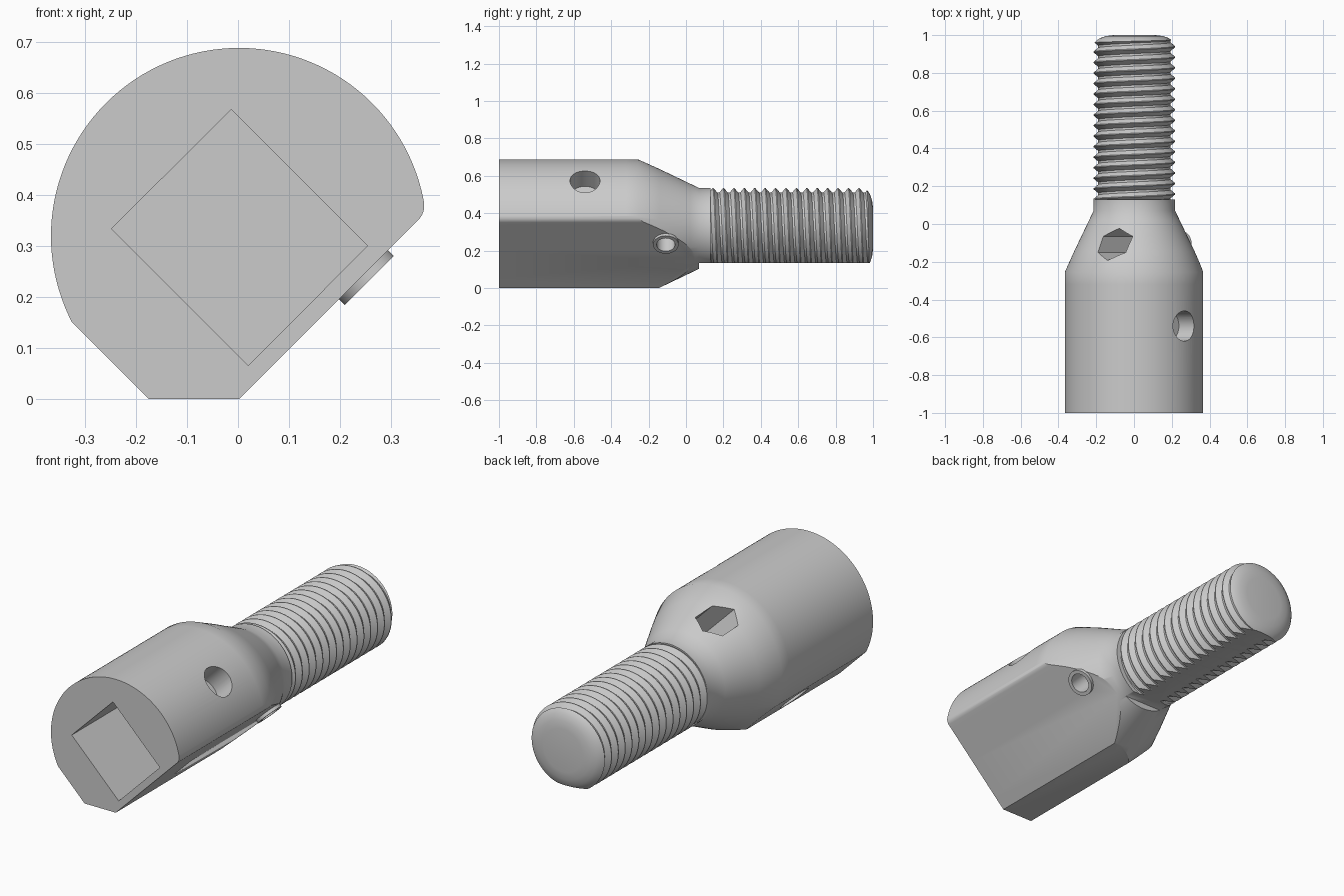
import bpy, bmesh, math
from mathutils import Vector

if "Cube" in bpy.data.objects:
    bpy.data.objects.remove(bpy.data.objects["Cube"])

CX, CZ = 0.002, 0.319          # main axis
Y = Vector((0, 1, 0))
steel = bpy.data.materials.new("steel grey")
steel.diffuse_color = (0.6, 0.6, 0.6, 1)
steel.use_nodes = True
steel.node_tree.nodes["Principled BSDF"].inputs["Base Color"].default_value = steel.diffuse_color


def finish(name, bm):
    bmesh.ops.remove_doubles(bm, verts=bm.verts, dist=1e-5)
    bmesh.ops.recalc_face_normals(bm, faces=bm.faces)
    me = bpy.data.meshes.new(name)
    bm.to_mesh(me)
    bm.free()
    me.materials.append(steel)
    ob = bpy.data.objects.new(name, me)
    bpy.context.collection.objects.link(ob)
    return ob


def lathe(name, profile, origin, axis, ref, n=96, loop=False):
    """Revolve (radius, distance along axis) points around an axis."""
    bm = bmesh.new()
    side = axis.cross(ref)
    rings = []
    for r, t in profile:
        rings.append([bm.verts.new(origin + axis * t + r * (
            ref * math.cos(2 * math.pi * i / n) + side * math.sin(2 * math.pi * i / n)))
            for i in range(n)])
    if loop:
        rings.append(rings[0])
    for a, b in zip(rings, rings[1:]):
        for i in range(n):
            j = (i + 1) % n
            bm.faces.new((a[i], a[j], b[j], b[i]))
    return finish(name, bm)


def rod(name, r, origin, axis, t0, t1, n=48):
    return lathe(name, [(0, t0), (r, t0), (r, t1), (0, t1)], origin, axis, Y, n)


def prism(name, outline, y0, y1):
    """Extrude an (x, z) outline along y."""
    bm = bmesh.new()
    face = bm.faces.new([bm.verts.new((x, y0, z)) for x, z in outline])
    new = bmesh.ops.extrude_face_region(bm, geom=[face])["geom"]
    bmesh.ops.translate(bm, vec=(0, y1 - y0, 0),
                        verts=[v for v in new if isinstance(v, bmesh.types.BMVert)])
    bm.faces.ensure_lookup_table()
    # keep exactly two end caps
    caps = [f for f in bm.faces if len(f.verts) == len(outline)
            and all(abs(v.co.y - y0) < 1e-6 for v in f.verts)]
    if not caps:
        bm.faces.new([v for v in bm.verts if abs(v.co.y - y0) < 1e-6])
    return finish(name, bm)


def boolean(ob, cutter, op="DIFFERENCE"):
    mod = ob.modifiers.new("cut", "BOOLEAN")
    mod.operation, mod.solver, mod.object = op, "EXACT", cutter
    bpy.context.view_layer.objects.active = ob
    bpy.ops.object.modifier_apply(modifier=mod.name)
    bpy.data.objects.remove(cutter)


def smooth(ob):
    bpy.ops.object.select_all(action="DESELECT")
    ob.select_set(True)
    bpy.context.view_layer.objects.active = ob
    bpy.ops.object.shade_smooth_by_angle(angle=math.radians(30))


axis_pt = Vector((CX, 0, CZ))
up = Vector((0, 0, 1))
below = [(-1, -1), (1, -1), (1, 0.133), (-1, 0.133)]

# Body: cylinder, taper and collar
body = lathe("body", [(0, -1), (0.3685, -1), (0.3685, -0.32), (0.3685, -0.255),
                      (0.318, -0.143), (0.24, 0.02), (0.216, 0.07), (0.216, 0.13), (0, 0.13)],
             axis_pt, Y, up, 128)

# Flats below, with a rounded edge on the right
outline = [(-0.175, 0), (0.003, 0)]
for i in range(9):
    a = math.radians(-45 + 55.4 * i / 8)
    outline.append((0.325 + 0.04 * math.cos(a), 0.3786 + 0.04 * math.sin(a)))
outline += [(0.3, 0.75), (-0.5, 0.75), (-0.5, 0.325)]
boolean(body, prism("flats", outline, -1.2, 0.3), "INTERSECT")
boolean(body, prism("collar_flat", below, 0.07, 0.5))

# Square socket in the front
boolean(body, prism("socket", [(-0.013, 0.567), (-0.248, 0.333), (0.02, 0.065), (0.254, 0.3)],
                    -1.1, -0.33))

# Blind pin holes on opposite sides
s = math.sqrt(0.5)
pin_pt, pin_dir = Vector((0.008, -0.54, 0.314)), Vector((s, 0, s))
for t0, t1 in ((0.245, 0.6), (-0.6, -0.245)):
    boolean(body, rod("pin_hole", 0.08, pin_pt, pin_dir, t0, t1))

# Hexagonal pocket and the bore that meets it
screw_pt, screw_dir = Vector((0.246, -0.108, 0.243)), Vector((s, 0, -s))
boolean(body, rod("hex_pocket", 0.085, screw_pt, screw_dir, -0.8, -0.25, 6))
boolean(body, rod("screw_bore", 0.06, screw_pt, screw_dir, -0.27, 0.2))
smooth(body)

# Sleeve standing proud of the lower flat
sleeve = lathe("sleeve", [(0.068, 0.016), (0.068, -0.245), (0.049, -0.245), (0.049, 0.016)],
               screw_pt, screw_dir, Y, 48, True)
smooth(sleeve)

# Threaded stud: helical surface closed at both ends
N, PITCH, TURNS = 72, 0.0557, 21
tooth = [(0, 0.192), (0.2, 0.192), (0.56, 0.216), (0.64, 0.216)]
S = len(tooth)
last = S * TURNS
bm = bmesh.new()
cols = []
for i in range(N):
    a = 2 * math.pi * i / N
    col = []
    for k in range(last + 1):
        f, r = tooth[k % S]
        y = PITCH * (k // S + f + i / N)
        col.append(bm.verts.new((CX + r * math.sin(a), y, CZ + r * math.cos(a))))
    cols.append(col)
for i in range(N - 1):
    for k in range(last):
        bm.faces.new((cols[i][k], cols[i + 1][k], cols[i + 1][k + 1], cols[i][k + 1]))
for k in range(last - S):
    bm.faces.new((cols[-1][k], cols[0][k + S], cols[0][k + S + 1], cols[-1][k + 1]))
start = [c[0] for c in cols] + [cols[0][k] for k in range(S, 0, -1)]
end = [c[last] for c in cols] + [cols[-1][k] for k in range(last - 1, last - S - 1, -1)]
for ring, y in ((start, -0.05), (end, 1.3)):
    tip = bm.verts.new((CX, y, CZ))
    for a, b in zip(ring, ring[1:] + ring[:1]):
        bm.faces.new((a, b, tip))
stud = finish("threaded_stud", bm)

# Rounded end and long flat, trimmed together
envelope = lathe("stud_envelope", [(0, 0.11), (0.205, 0.11), (0.205, 0.127), (0.25, 0.127),
                                   (0.25, 0.93), (0.216, 0.955), (0.2, 0.972), (0.18, 0.985),
                                   (0.15, 0.995), (0.11, 1.0), (0, 1.0)], axis_pt, Y, up, 80)
boolean(envelope, prism("stud_flat", below, -0.2, 1.2))
boolean(stud, envelope, "INTERSECT")
smooth(stud)
